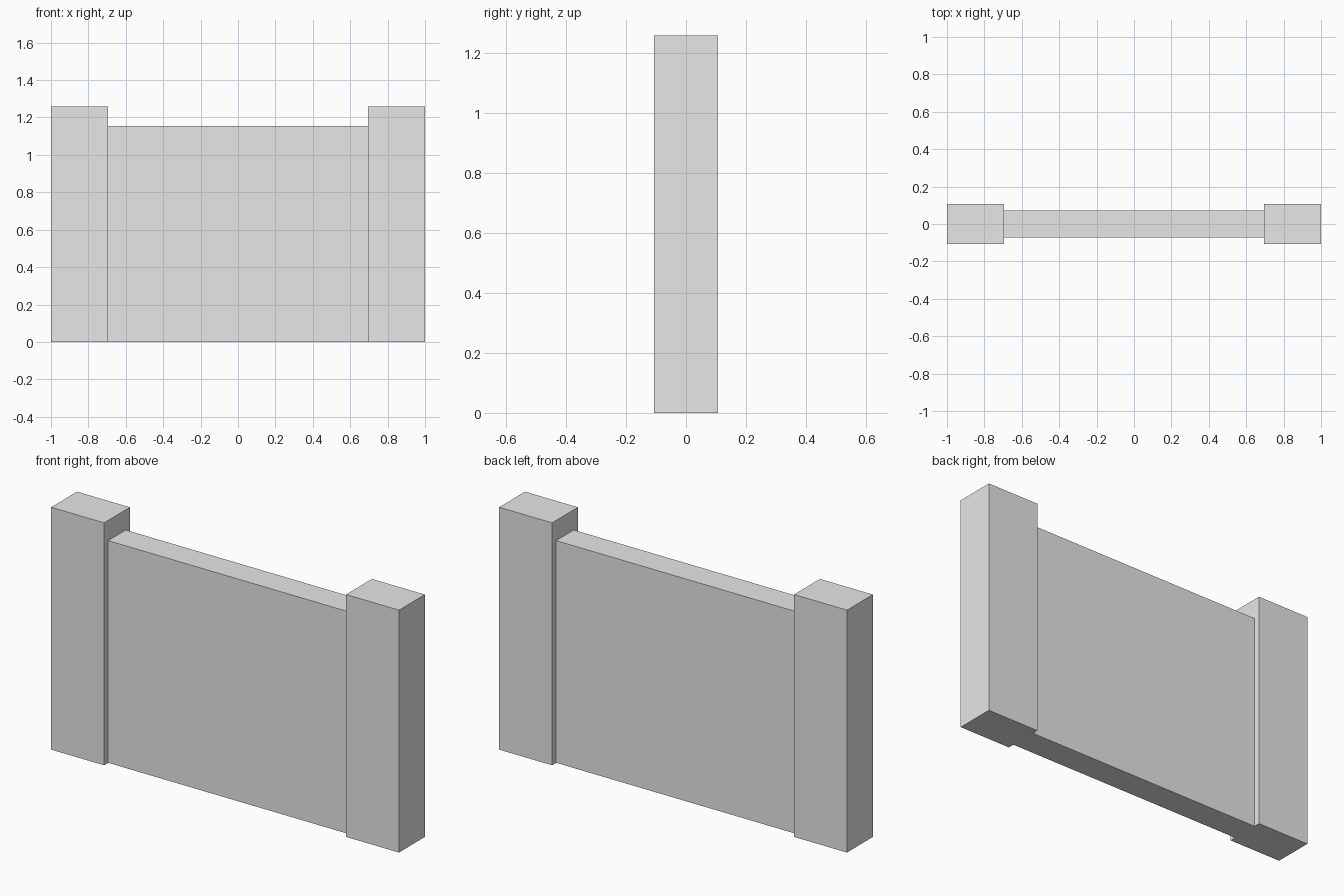
import bpy

# Remove the default object
cube = bpy.data.objects.get("Cube")
if cube:
    bpy.data.objects.remove(cube, do_unlink=True)

# Plain grey used on every part
grey = bpy.data.materials.new("plain_grey")
grey.use_nodes = True
colour = (0.8, 0.8, 0.8, 1)
grey.diffuse_color = colour
grey.node_tree.nodes["Principled BSDF"].inputs["Base Color"].default_value = colour


def block(name, x, width, depth, height):
    """Box standing on the ground, centred on y = 0."""
    bpy.ops.mesh.primitive_cube_add(size=1, location=(x, 0, height / 2))
    obj = bpy.context.object
    obj.name = name
    obj.scale = (width, depth, height)
    bpy.ops.object.transform_apply(location=False, rotation=False, scale=True)
    obj.data.materials.append(grey)
    return obj


INNER = 0.696  # where the panel meets the posts
POST_WIDTH = 1 - INNER

# Wall panel between the posts
block("wall_panel", 0, 2 * INNER, 0.145, 1.155)

# End posts, taller and thicker than the panel
for side, name in ((1, "left_post"), (-1, "right_post")):
    block(name, side * (INNER + POST_WIDTH / 2), POST_WIDTH, 0.212, 1.26)
